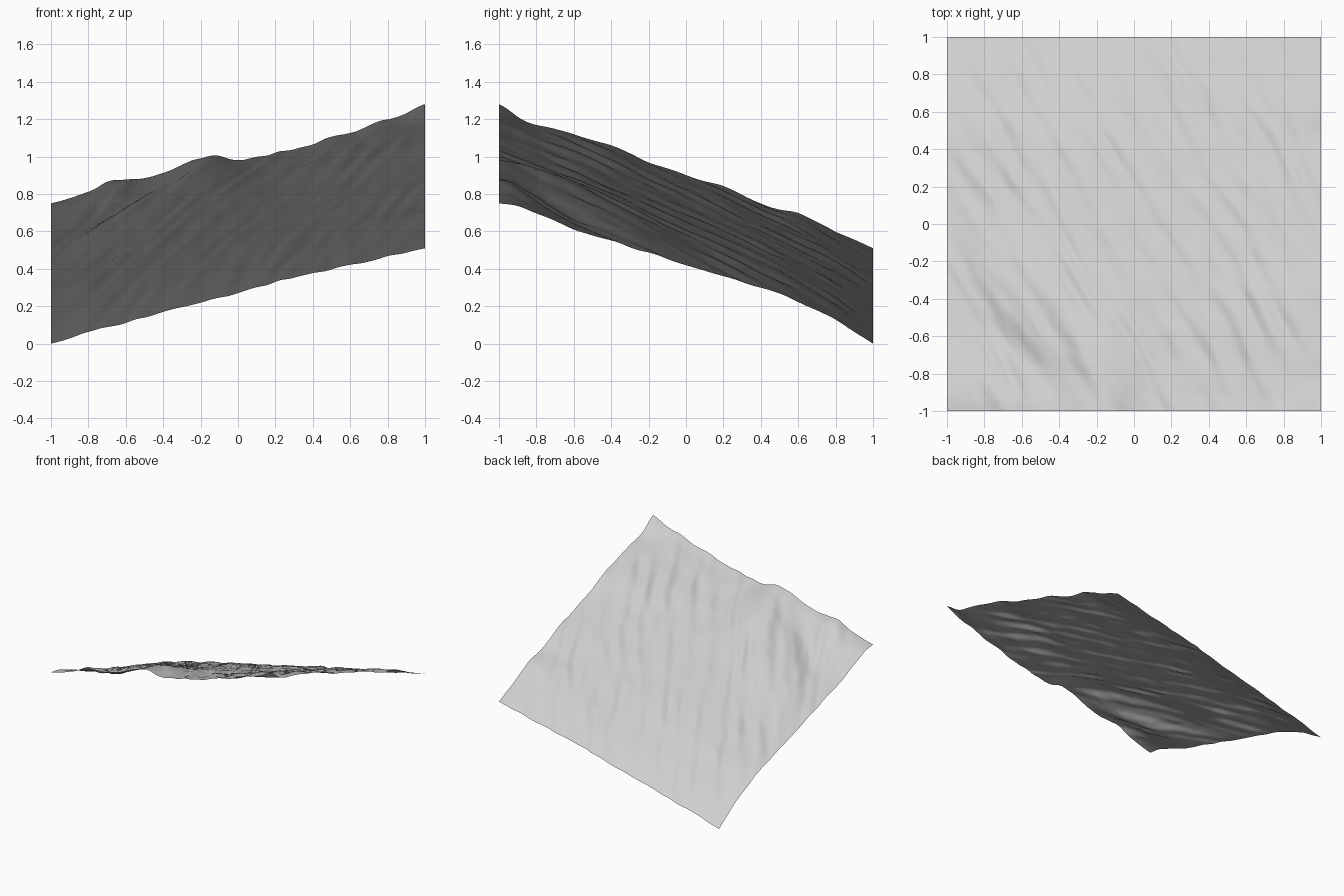
import bpy, bmesh, math
from mathutils import Vector, noise

cube = bpy.data.objects.get("Cube")
if cube:
    bpy.data.objects.remove(cube, do_unlink=True)

N = 180
PEAK = 1.235

# Border profiles: (position along the edge, height)
FRONT = [(-1, .75), (-.9, .775), (-.8, .81), (-.68, .875), (-.5, .88), (-.35, .93), (-.25, .98),
         (-.12, 1.01), (0, .975), (.2, 1.02), (.4, 1.06), (.5, 1.115), (.6, 1.12), (.75, 1.19),
         (.9, 1.21), (1, PEAK)]
BACK = [(-1, 0), (-.9, .025), (-.8, .065), (-.6, .11), (-.4, .17), (0, .27), (.2, .33),
        (.6, .42), (1, .51)]
LOW = [(-1, .75), (-.9, .74), (-.6, .61), (-.4, .55), (0, .42), (.2, .36), (.5, .27), (.8, .13), (1, 0)]
HIGH = [(-1, PEAK), (-.87, 1.18), (-.75, 1.16), (-.6, 1.12), (-.4, 1.06), (-.2, .97), (0, .9),
        (.2, .84), (.45, .73), (.6, .7), (.8, .6), (1, .51)]


def height_at(profile, t):
    for (a, za), (b, zb) in zip(profile, profile[1:]):
        if t <= b:
            return za + (zb - za) * (t - a) / (b - a)
    return profile[-1][1]


def sample(profile, t, distance):
    # Average the profile more widely further from its border
    blur = min(.04 + .25 * distance, 1 - abs(t))
    return sum(height_at(profile, t + blur * k / 3) for k in range(-3, 4)) / 7


def bell(d, width):
    return math.exp(-(d / width) ** 2)


def hillside(x, y):
    # Blend the four borders across the patch
    u, v = (x + 1) / 2, (y + 1) / 2
    z = (1 - v) * sample(FRONT, x, 1 + y) + v * sample(BACK, x, 1 - y)
    z += (1 - u) * sample(LOW, y, 1 + x) + u * sample(HIGH, y, 1 - x)
    z -= (1 - v) * ((1 - u) * .75 + u * PEAK) + u * v * .51
    # Raised tip of the highest corner
    z += .045 * bell(math.hypot(x - 1, y + 1), .11)
    # Broad mound and the hollow beside it at the low front corner
    edge = min(1 - abs(x), 1 - abs(y))
    inside = min(1, 4 * edge)
    s, t = (x + y) / 2, (x - y) / 2
    z += inside * bell(t, .4) * (.03 * bell(s + .45, .12) - .045 * bell(s + .68, .1))
    # Gullies running down the slope
    along, across = .5 * x - .86 * y, .86 * x + .5 * y
    warp = noise.noise(Vector((across * 3, along * 1.2, 5)))
    gully = math.sin(across * 39 + 5 * warp)
    strength = .6 + noise.noise(Vector((across * 4, along * 2, 1)))
    fine = noise.noise(Vector((across * 16, along * 5, 8)))
    corner = min(1, 5 * max(1 - abs(x), 1 - abs(y)))
    return z + corner * (.4 + .6 * inside) * (.008 * strength * gully + .008 * fine)


# Terrain sheet
bm = bmesh.new()
bmesh.ops.create_grid(bm, x_segments=N, y_segments=N, size=1)
for vert in bm.verts:
    vert.co.z = max(0, hillside(vert.co.x, vert.co.y))
for face in bm.faces:
    face.smooth = True
mesh = bpy.data.meshes.new("terrain")
bm.to_mesh(mesh)
bm.free()
terrain = bpy.data.objects.new("terrain", mesh)
bpy.context.collection.objects.link(terrain)

# Plain stone grey
grey = (.62, .62, .62, 1)
mat = bpy.data.materials.new("light grey")
mat.use_nodes = True
mat.diffuse_color = grey
mat.node_tree.nodes["Principled BSDF"].inputs["Base Color"].default_value = grey
mesh.materials.append(mat)
